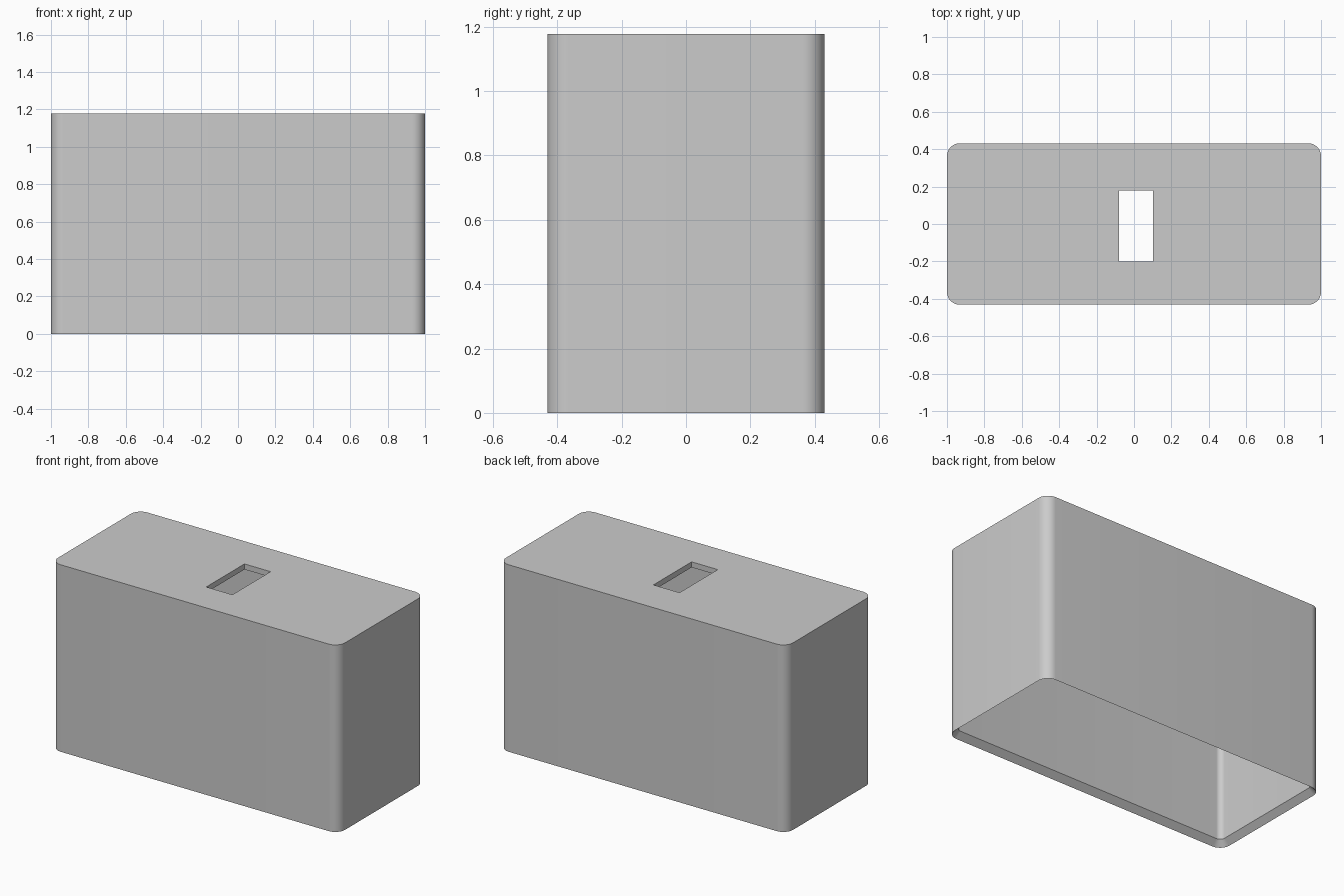
import bpy
import bmesh
import math

if "Cube" in bpy.data.objects:
    bpy.data.objects.remove(bpy.data.objects["Cube"], do_unlink=True)

HALF_X, HALF_Y, HEIGHT = 1.0, 0.431, 1.177
WALL, RADIUS, STEPS = 0.035, 0.068, 12

grey = bpy.data.materials.new("plain grey")
grey.use_nodes = True
colour = (0.6, 0.6, 0.6, 1)
grey.diffuse_color = colour
grey.node_tree.nodes["Principled BSDF"].inputs["Base Color"].default_value = colour


def rounded_ring(bm, inset, z):
    """Loop of vertices around a rounded rectangle."""
    r = RADIUS - inset
    ring = []
    corners = [(1, 1), (-1, 1), (-1, -1), (1, -1)]
    for i, (sx, sy) in enumerate(corners):
        for k in range(STEPS + 1):
            a = (i + k / STEPS) * math.pi / 2
            x = sx * (HALF_X - RADIUS) + r * math.cos(a)
            y = sy * (HALF_Y - RADIUS) + r * math.sin(a)
            ring.append(bm.verts.new((x, y, z)))
    return ring


def make_object(name, bm):
    bmesh.ops.recalc_face_normals(bm, faces=bm.faces)
    mesh = bpy.data.meshes.new(name)
    bm.to_mesh(mesh)
    bm.free()
    mesh.materials.append(grey)
    obj = bpy.data.objects.new(name, mesh)
    bpy.context.collection.objects.link(obj)
    return obj


# Hollow cover: outer wall, bevelled lower rim, inner wall and ceiling
bm = bmesh.new()
rings = [rounded_ring(bm, inset, z) for inset, z in
         [(0, HEIGHT), (0, 0), (WALL, WALL), (WALL, HEIGHT - WALL)]]
for a, b in zip(rings, rings[1:]):
    for i in range(len(a)):
        j = (i + 1) % len(a)
        bm.faces.new((a[i], a[j], b[j], b[i]))
bm.faces.new(rings[0])
bm.faces.new(rings[-1])
cover = make_object("cover", bm)

# Rectangular slot through the top
bm = bmesh.new()
bmesh.ops.create_cube(bm, size=1)
bmesh.ops.scale(bm, vec=(0.182, 0.38, 0.3), verts=bm.verts)
bmesh.ops.translate(bm, vec=(0.01, -0.01, HEIGHT), verts=bm.verts)
cutter = make_object("slot_cutter", bm)

bpy.context.view_layer.objects.active = cover
cover.select_set(True)
cut = cover.modifiers.new("slot", "BOOLEAN")
cut.operation = "DIFFERENCE"
cut.solver = "EXACT"
cut.object = cutter
bpy.ops.object.modifier_apply(modifier=cut.name)
bpy.data.objects.remove(cutter, do_unlink=True)

bpy.ops.object.shade_smooth_by_angle(angle=math.radians(30))
